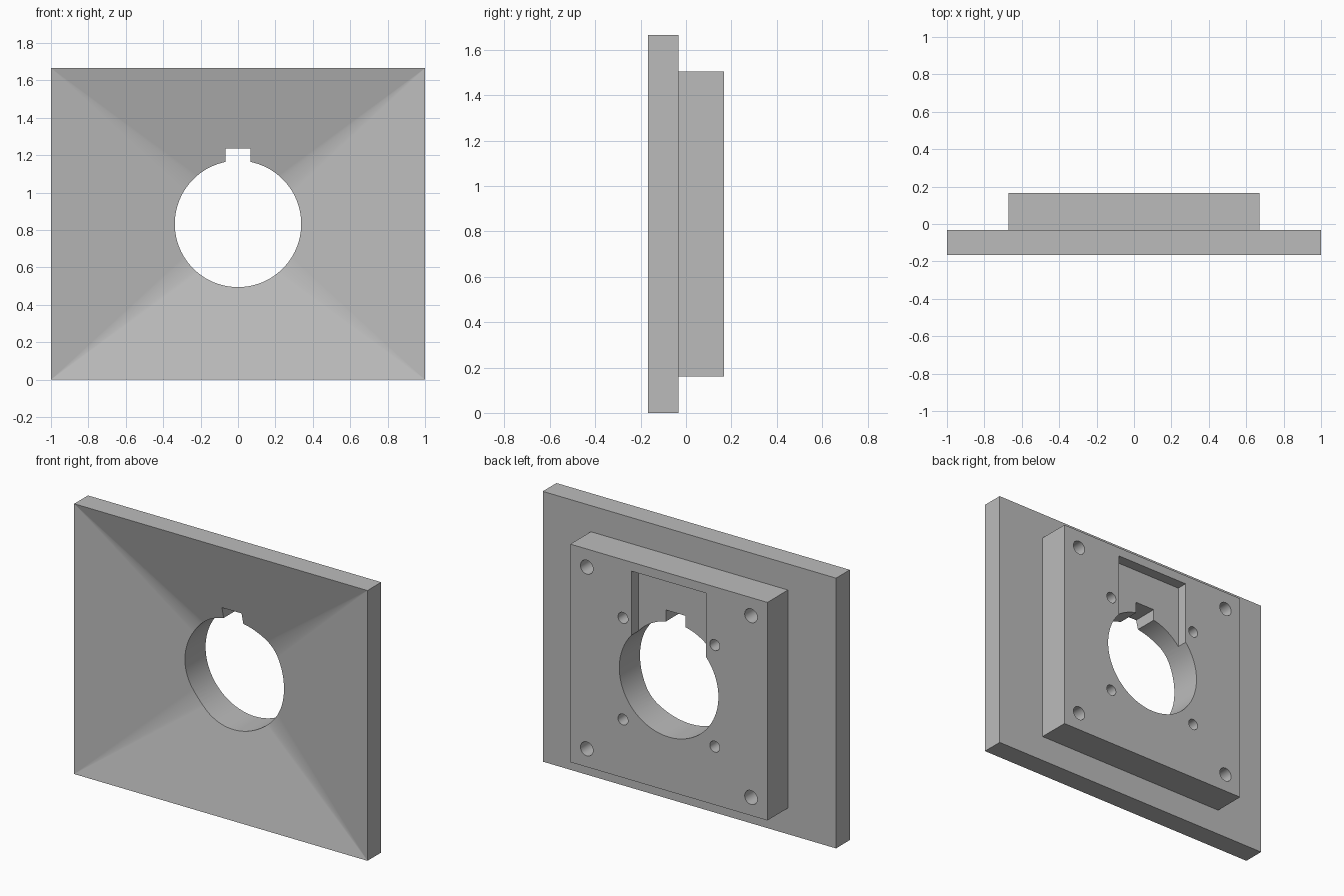
import bpy
import bmesh
from math import radians, cos, sin, tau

cube = bpy.data.objects.get("Cube")
if cube:
    bpy.data.objects.remove(cube, do_unlink=True)

FRONT, STEP, BACK = -0.167, -0.033, 0.167   # depth levels along y
MID = 0.833                                 # height of the bore axis
BORE = 0.338


def hull(name, points):
    """Convex solid around a set of points."""
    bm = bmesh.new()
    for p in points:
        bm.verts.new(p)
    bmesh.ops.convex_hull(bm, input=bm.verts)
    bmesh.ops.dissolve_limit(bm, angle_limit=0.001, verts=bm.verts, edges=bm.edges)
    bmesh.ops.recalc_face_normals(bm, faces=bm.faces)
    mesh = bpy.data.meshes.new(name)
    bm.to_mesh(mesh)
    bm.free()
    obj = bpy.data.objects.new(name, mesh)
    bpy.context.collection.objects.link(obj)
    return obj


def rect(hx, z0, z1, y):
    return [(x, y, z) for x in (-hx, hx) for z in (z0, z1)]


def ring(x, z, r, y, n):
    return [(x + r * cos(tau * i / n), y, z + r * sin(tau * i / n)) for i in range(n)]


def box(name, hx, z0, z1, y0, y1):
    return hull(name, rect(hx, z0, z1, y0) + rect(hx, z0, z1, y1))


def rod(name, x, z, r, y0, y1, n):
    return hull(name, ring(x, z, r, y0, n) + ring(x, z, r, y1, n))


def combine(target, tool, operation="DIFFERENCE"):
    """Apply a boolean and discard the tool object."""
    mod = target.modifiers.new(tool.name, "BOOLEAN")
    mod.operation, mod.object, mod.solver = operation, tool, "EXACT"
    bpy.context.view_layer.objects.active = target
    bpy.ops.object.modifier_apply(modifier=mod.name)
    bpy.data.objects.remove(tool, do_unlink=True)


# Wide front plate with the smaller square block behind it
body = box("mounting_plate", 1, 0, 2 * MID, FRONT, STEP)
combine(body, box("rear_block", 0.672, MID - 0.672, MID + 0.672, STEP - 0.03, BACK), "UNION")

# Shallow funnel in the front: rectangle narrowing to a small circle
rim = 0.999
mouth = [p for y in (FRONT - 0.1, FRONT)
         for p in rect(rim, MID - rim * MID, MID + rim * MID, y)]
combine(body, hull("funnel", mouth + ring(0, MID, 0.1, FRONT + 0.18, 64)))

# Central bore, keyway and rear pocket
combine(body, rod("bore", 0, MID, BORE, -0.5, 0.5, 96))
combine(body, box("keyway", 0.067, MID, 1.235, -0.5, 0.5))
combine(body, box("rear_pocket", 0.255, MID + 0.19, 1.45, BACK - 0.067, 0.5))

# Blind screw holes: four at the corners, four around the bore
for offset, radius in ((0.56, 0.043), (0.313, 0.034)):
    for sx in (-1, 1):
        for sz in (-1, 1):
            combine(body, rod("screw_hole", sx * offset, MID + sz * offset,
                              radius, BACK - 0.13, 0.5, 32))

# Smooth the round walls, keep the funnel and flat faces crisp
bpy.ops.object.select_all(action="DESELECT")
body.select_set(True)
bpy.context.view_layer.objects.active = body
bpy.ops.object.shade_smooth_by_angle(angle=radians(30))
for face in body.data.polygons:
    if abs(face.normal.y) > 0.05:
        face.use_smooth = False

# Single grey finish
grey = bpy.data.materials.new("plain_grey")
grey.use_nodes = True
color = (0.5, 0.5, 0.5, 1)
grey.diffuse_color = color
grey.node_tree.nodes["Principled BSDF"].inputs["Base Color"].default_value = color
body.data.materials.clear()
body.data.materials.append(grey)
